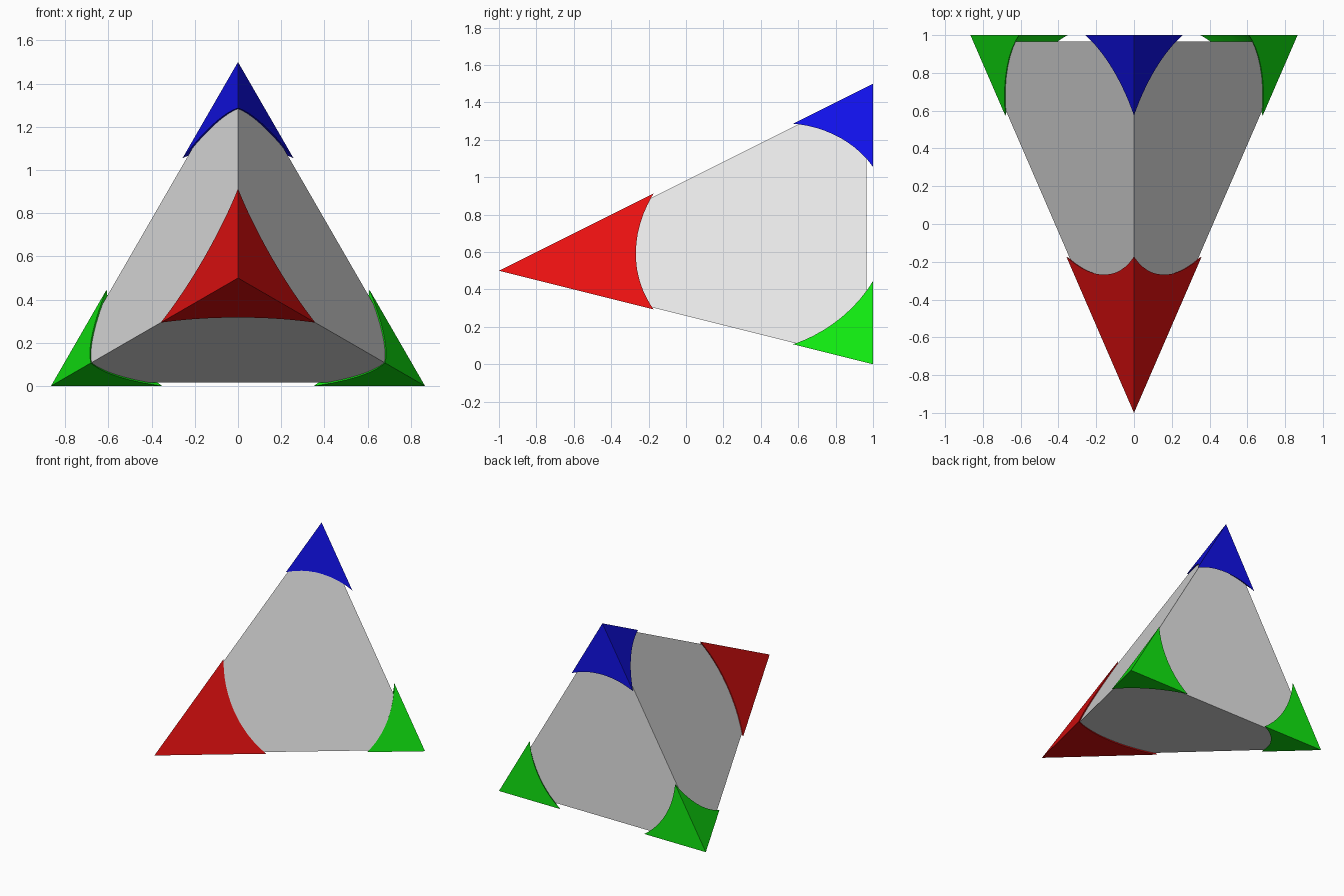
import bpy
import bmesh
from mathutils import Vector

cube = bpy.data.objects.get("Cube")
if cube:
    bpy.data.objects.remove(cube, do_unlink=True)

# Corners of the pyramid: one pointing forward, three round the back
FRONT = Vector((0, -1, 0.5))
RIGHT = Vector((-0.866, 1, 0))
LEFT = Vector((0.866, 1, 0))
TOP = Vector((0, 1, 1.5))
CORNERS = [FRONT, RIGHT, LEFT, TOP]
MIDDLE = Vector((0, 0, 0.5))
CENTROID = sum(CORNERS, Vector()) / 4


def make_material(name, rgb):
    mat = bpy.data.materials.new(name)
    mat.use_nodes = True
    color = (*rgb, 1)
    mat.diffuse_color = color
    mat.node_tree.nodes["Principled BSDF"].inputs["Base Color"].default_value = color
    return mat


def add_tetra(name, pivot, scale, mat):
    """Copy of the full pyramid, scaled about a pivot point."""
    bm = bmesh.new()
    for corner in CORNERS:
        bm.verts.new(pivot + (corner - pivot) * scale)
    bmesh.ops.convex_hull(bm, input=bm.verts)
    bmesh.ops.recalc_face_normals(bm, faces=bm.faces)
    mesh = bpy.data.meshes.new(name)
    bm.to_mesh(mesh)
    bm.free()
    mesh.materials.append(mat)
    obj = bpy.data.objects.new(name, mesh)
    bpy.context.collection.objects.link(obj)
    return obj


grey = make_material("light grey", (0.78, 0.78, 0.78))
red = make_material("red", (0.88, 0.006, 0.006))
green = make_material("green", (0.006, 0.88, 0.006))
blue = make_material("blue", (0.006, 0.006, 0.88))

# Inner body, slightly smaller than the caps
add_tetra("body", MIDDLE, 0.966, grey)

# Ball that hollows out the inside of each corner cap
bpy.ops.mesh.primitive_uv_sphere_add(segments=96, ring_count=48, radius=0.79,
                                     location=CENTROID)
cutter = bpy.context.object
cutter.name = "cap_cutter"
cutter.hide_render = True

# Corner caps
caps = [("front_cap", FRONT, red), ("right_cap", RIGHT, green),
        ("left_cap", LEFT, green), ("top_cap", TOP, blue)]
for name, corner, mat in caps:
    cap = add_tetra(name, corner, 0.5, mat)
    cut = cap.modifiers.new("hollow", "BOOLEAN")
    cut.operation = "DIFFERENCE"
    cut.solver = "EXACT"
    cut.object = cutter
    bpy.ops.object.select_all(action="DESELECT")
    cap.select_set(True)
    bpy.context.view_layer.objects.active = cap
    bpy.ops.object.modifier_apply(modifier=cut.name)
    bpy.ops.object.shade_smooth_by_angle()

bpy.data.objects.remove(cutter, do_unlink=True)
